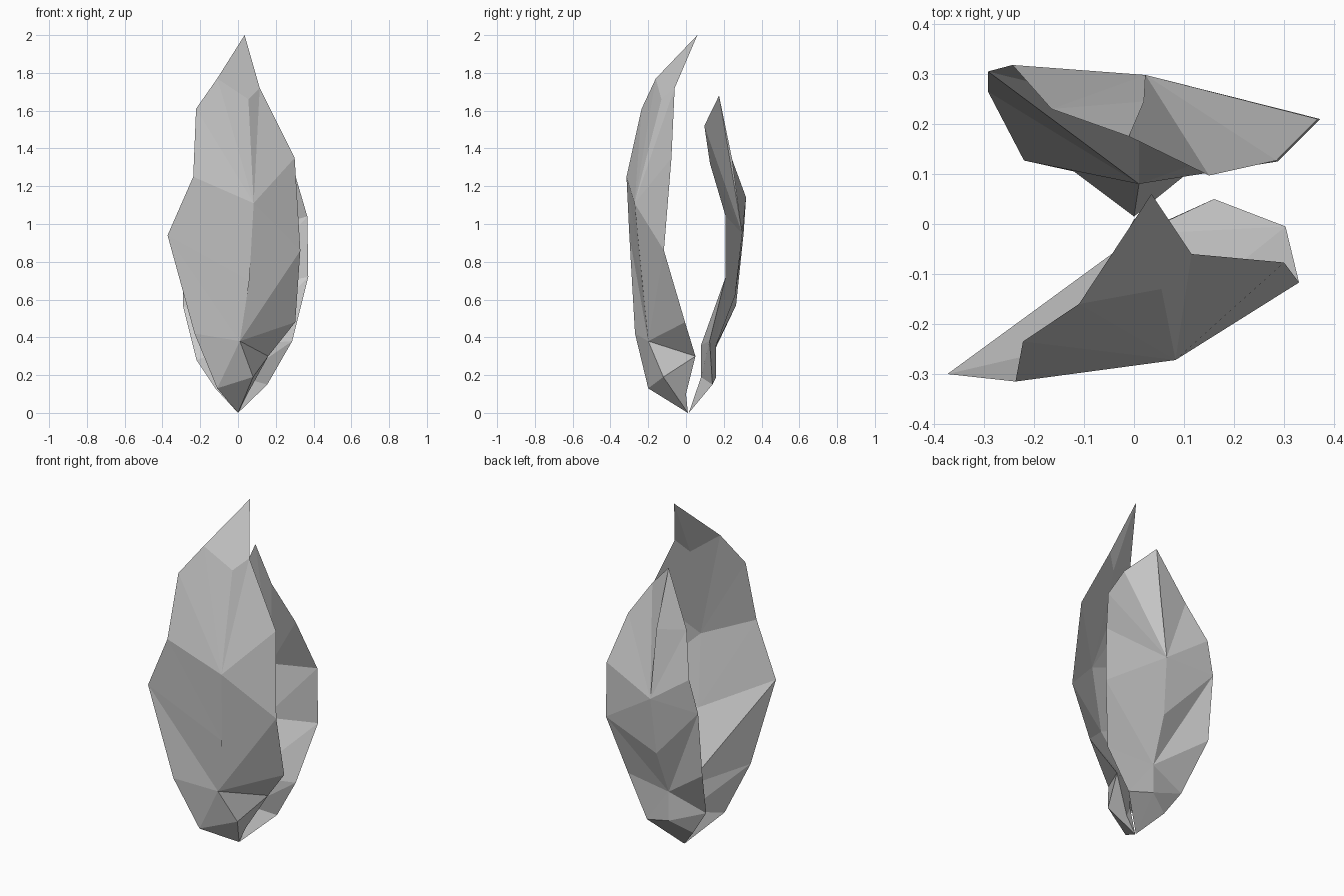
import bpy, bmesh

if "Cube" in bpy.data.objects:
    bpy.data.objects.remove(bpy.data.objects["Cube"])


def stitch(bm, a, b, steps):
    """Triangulate between two rails sharing first and last vertex.
    steps tells which rail ('a' or 'b') moves up next."""
    i = j = 0
    for s in steps + "ab":
        tri = (a[i], b[j], a[i + 1] if s == "a" else b[j + 1])
        if len(set(tri)) == 3:
            bm.faces.new(tri)
        i, j = (i + 1, j) if s == "a" else (i, j + 1)


def leaf(name, base, tip, left, ridge, right, inner, fold, steps):
    """Closed leaf: outer ridge and inner ridge joined to both edges; rails run base to tip.
    The ridge point 'fold' is skipped on the right side, leaving a small pleat."""
    bm = bmesh.new()
    b, t = bm.verts.new(base), bm.verts.new(tip)
    left, ridge, right, inner = [[b] + [bm.verts.new(p) for p in rail] + [t]
                                 for rail in (left, ridge, right, inner)]
    stitch(bm, left, ridge, steps[0])
    stitch(bm, ridge[:fold] + ridge[fold + 1:], right, steps[1])
    bm.faces.new(ridge[fold - 1:fold + 2])
    stitch(bm, left, inner, steps[2])
    stitch(bm, inner, right, steps[3])
    bmesh.ops.recalc_face_normals(bm, faces=bm.faces)
    mesh = bpy.data.meshes.new(name)
    bm.to_mesh(mesh)
    bm.free()
    bpy.context.collection.objects.link(bpy.data.objects.new(name, mesh))


# tall leaf in front
leaf("front_leaf", (0, .01, 0), (.035, .06, 2.0),
     left=[(-.11, -.20, .13), (-.23, -.27, .42), (-.373, -.30, .94),
           (-.237, -.315, 1.25), (-.222, -.235, 1.61), (-.11, -.16, 1.77)],
     ridge=[(.08, -.12, .19), (.01, -.20, .38), (.06, -.232, .70),
            (.083, -.272, 1.11), (.055, -.13, 1.66)],
     right=[(.05, 0, .10), (.16, .05, .30), (.303, -.005, .48), (.33, -.117, .86),
            (.30, -.077, 1.35), (.115, -.06, 1.72)],
     inner=[(.01, -.02, .17), (.01, -.02, .32), (.06, -.20, .70),
            (.08, -.25, 1.11), (.05, -.11, 1.65)],
     fold=3,
     steps=("abbaababaab", "bababbabba", "ababababaab", "bababababba"))

# shorter leaf behind, cupped towards the front one
leaf("back_leaf", (0, .015, 0), (-.01, .175, 1.68),
     left=[(-.12, .105, .13), (-.22, .127, .28), (-.292, .265, .57), (-.292, .305, .95),
           (-.243, .318, 1.14), (-.165, .23, 1.38)],
     ridge=[(0, .16, .19), (0, .16, .36), (.01, .26, .62),
            (.023, .298, .95), (.02, .245, 1.34)],
     right=[(.155, .14, .15), (.287, .125, .38), (.372, .21, .72), (.367, .21, 1.04),
            (.285, .127, 1.32), (.15, .097, 1.52)],
     inner=[(.01, .08, .19), (.01, .08, .36), (.01, .23, .65), (.02, .275, .95)],
     fold=5,
     steps=("ababaabbaab", "baabbaabbb", "ababaababa", "bababababb"))
